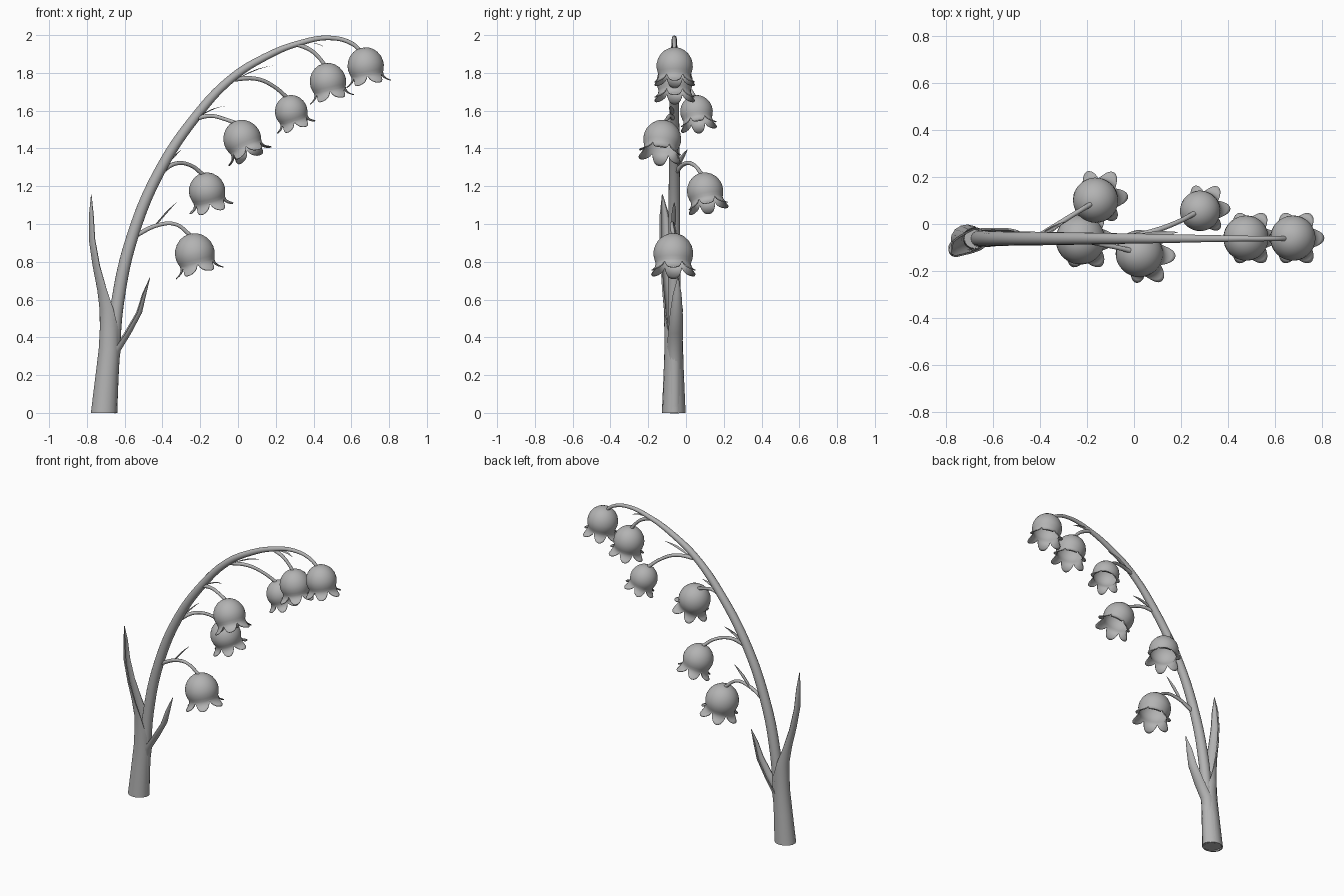
import bpy, bmesh, math
from mathutils import Vector

if "Cube" in bpy.data.objects:
    bpy.data.objects.remove(bpy.data.objects["Cube"])

grey = bpy.data.materials.new("soft grey")
grey.diffuse_color = (0.45, 0.45, 0.45, 1)
grey.use_nodes = True
grey.node_tree.nodes["Principled BSDF"].inputs["Base Color"].default_value = grey.diffuse_color
Y0 = -0.062  # depth of the main stem


def finish(ob):
    """Give an object its material and smooth shading."""
    if not ob.data.materials:
        ob.data.materials.append(grey)
    bpy.ops.object.select_all(action='DESELECT')
    bpy.context.view_layer.objects.active = ob
    ob.select_set(True)
    if ob.type == 'CURVE':
        bpy.ops.object.convert(target='MESH')
        ob = bpy.context.view_layer.objects.active
    bpy.ops.object.shade_smooth_by_angle(angle=math.radians(50))
    return ob


def tube(name, pts, sides=4):
    """Round tapered tube through (x, y, z, radius) points."""
    cu = bpy.data.curves.new(name, 'CURVE')
    cu.dimensions = '3D'
    cu.bevel_depth = 1.0
    cu.bevel_resolution = sides
    cu.resolution_u = 8
    cu.use_fill_caps = True
    sp = cu.splines.new('BEZIER')
    sp.bezier_points.add(len(pts) - 1)
    for bp, (x, y, z, r) in zip(sp.bezier_points, pts):
        bp.co = (x, y, z)
        bp.radius = r
        bp.handle_left_type = bp.handle_right_type = 'AUTO'
    ob = bpy.data.objects.new(name, cu)
    bpy.context.collection.objects.link(ob)
    return finish(ob)


def mesh_object(name, bm):
    bmesh.ops.recalc_face_normals(bm, faces=bm.faces)
    me = bpy.data.meshes.new(name)
    bm.to_mesh(me)
    bm.free()
    ob = bpy.data.objects.new(name, me)
    bpy.context.collection.objects.link(ob)
    return ob


def leaf(name, rows, azimuth, thick=0.009, n=14, subdiv=2):
    """Curved blade lofted from arcs: rows of (x, y, z, radius, half angle)."""
    bm = bmesh.new()
    rings = []
    for x, y, z, r, half in rows:
        h, th = math.radians(half), min(thick, r * 0.5)
        ring = []
        for rad, order in ((r, range(n + 1)), (r - th, range(n, -1, -1))):
            for i in order:
                a = math.radians(azimuth) + h * (2 * i / n - 1)
                ring.append(bm.verts.new((x + rad * math.cos(a), y + 0.9 * rad * math.sin(a), z)))
        rings.append(ring)
    m = len(rings[0])
    for a, b in zip(rings, rings[1:]):
        for i in range(m):
            j = (i + 1) % m
            bm.faces.new((a[i], a[j], b[j], b[i]))
    bm.faces.new(rings[0])
    bm.faces.new(rings[-1])
    return finish(mesh_object(name, bm))


# Bell outline from crown to neck as (radius, height), in units of bell radius
BELL = [(0.12, 0.95), (0.33, 0.91), (0.56, 0.79), (0.77, 0.59), (0.92, 0.34), (0.99, 0.08),
        (1.0, -0.15), (0.95, -0.38), (0.89, -0.55)]


def bell(name, centre, R, lean):
    """Hanging bell with six flared lobes; lean is the (x, y) tilt of its mouth."""
    n, lobes = 72, 6
    bm = bmesh.new()
    rings = []
    for r, z in BELL:
        rings.append([bm.verts.new((r * math.cos(2 * math.pi * i / n),
                                    r * math.sin(2 * math.pi * i / n), z)) for i in range(n)])
    for t in (0.2, 0.4, 0.6, 0.8, 1.0):
        ring = []
        for i in range(n):
            a = 2 * math.pi * i / n
            s = t * (0.1 + 0.9 * abs(math.cos(lobes / 2 * a)) ** 0.8)
            r = 0.89 - 0.06 * s + 0.42 * s * s
            z = -0.55 - 0.62 * s + 0.12 * s * s
            ring.append(bm.verts.new((r * math.cos(a), r * math.sin(a), z)))
        rings.append(ring)
    for a, b in zip(rings, rings[1:]):
        for i in range(n):
            j = (i + 1) % n
            bm.faces.new((a[i], b[i], b[j], a[j]))
    bm.faces.new(rings[0])
    axis = Vector((-lean[0], -lean[1], 1)).normalized()
    turn = Vector((0, 0, 1)).rotation_difference(axis)
    for v in bm.verts:
        v.co = turn @ (v.co * R) + Vector(centre)
    ob = mesh_object(name, bm)
    mod = ob.modifiers.new("wall", 'SOLIDIFY')
    mod.thickness = 0.05 * R
    mod.offset = -1
    finish(ob)
    return Vector(centre) + axis * R * 0.9


# Main arching stem
tube("stem", [(-0.675, Y0, 0.02, 0.036), (-0.662, Y0, 0.3, 0.036), (-0.635, Y0, 0.6, 0.034),
              (-0.56, Y0, 0.93, 0.031), (-0.42, Y0, 1.27, 0.029), (-0.23, Y0, 1.56, 0.026),
              (-0.035, Y0, 1.77, 0.022), (0.14, Y0, 1.882, 0.019), (0.32, Y0, 1.956, 0.015),
              (0.485, Y0, 1.985, 0.012), (0.60, Y0, 1.957, 0.011), (0.66, Y0, 1.905, 0.01)], 6)

# Solid foot inside the wrapped leaf bases
tube("stem_foot", [(-0.708, Y0, 0.002, 0.059), (-0.695, Y0, 0.18, 0.052), (-0.68, Y0, 0.36, 0.042)], 6)

# Tall leaf that wraps the base, and the shorter leaf on the other side
leaf("tall_leaf", [(-0.71, -0.065, 0.0, 0.07, 179), (-0.695, -0.065, 0.2, 0.06, 179),
                   (-0.683, -0.065, 0.34, 0.055, 170), (-0.676, -0.065, 0.45, 0.056, 128),
                   (-0.677, -0.067, 0.55, 0.056, 98), (-0.69, -0.077, 0.65, 0.055, 75),
                   (-0.717, -0.09, 0.78, 0.053, 62), (-0.745, -0.103, 0.92, 0.045, 62),
                   (-0.757, -0.112, 1.05, 0.032, 62), (-0.775, -0.125, 1.157, 0.003, 62)], 190)
leaf("short_leaf", [(-0.685, -0.062, 0.0, 0.046, 95), (-0.685, -0.062, 0.2, 0.047, 92),
                    (-0.667, -0.06, 0.33, 0.046, 84), (-0.612, -0.057, 0.42, 0.046, 74),
                    (-0.548, -0.052, 0.53, 0.04, 70), (-0.512, -0.047, 0.63, 0.027, 70),
                    (-0.468, -0.042, 0.717, 0.003, 70)], 5)

# Flowers: bell centre, radius, lean, stalk points, bract start and tip
FLOWERS = [
    ((-0.23, -0.067, 0.85), 0.105, (0.25, 0.0),
     [(-0.55, Y0, 0.935), (-0.42, -0.07, 0.995), (-0.33, -0.075, 0.998)],
     (-0.46, -0.066, 0.97), (-0.325, -0.062, 1.115)),
    ((-0.165, 0.1, 1.18), 0.096, (0.25, 0.2),
     [(-0.42, Y0, 1.265), (-0.33, -0.005, 1.32), (-0.25, 0.045, 1.31)],
     (-0.405, -0.05, 1.285), (-0.298, 0.008, 1.395)),
    ((0.02, -0.125, 1.455), 0.1, (0.45, -0.15),
     [(-0.24, Y0, 1.555), (-0.14, -0.085, 1.572), (-0.07, -0.1, 1.555)],
     (-0.21, -0.07, 1.57), (-0.065, -0.085, 1.625)),
    ((0.28, 0.055, 1.6), 0.086, (0.33, 0.15),
     [(-0.04, Y0, 1.765), (0.1, -0.025, 1.768), (0.19, 0.01, 1.728)],
     (0.01, -0.05, 1.778), (0.185, -0.035, 1.838)),
    ((0.475, -0.06, 1.76), 0.096, (0.22, 0.0),
     [(0.31, Y0, 1.953), (0.385, -0.062, 1.92), (0.43, -0.062, 1.88)],
     (0.34, -0.062, 1.953), (0.455, -0.06, 1.938)),
    ((0.675, -0.06, 1.843), 0.096, (0.17, 0.0), None, None, None),
]
for k, (centre, R, lean, stalk, b0, b1) in enumerate(FLOWERS, 1):
    crown = bell(f"bell_{k}", centre, R, lean)
    if not stalk:
        continue
    radii = (0.013, 0.011, 0.01)
    tube(f"flower_stalk_{k}", [(*p, r) for p, r in zip(stalk, radii)] + [(*crown, 0.011)], 3)
    # Small pointed bract beside the stalk
    p, q = Vector(b0), Vector(b1)
    rows = []
    for t, r in ((0, 0.006), (0.25, 0.013), (0.5, 0.014), (0.75, 0.009), (1, 0.0015)):
        c = p.lerp(q, t) + Vector((0, 0, 0.012 * math.sin(math.pi * t)))
        rows.append((*c, r, 75))
    leaf(f"bract_{k}", rows, 0, 0.006, 6)
